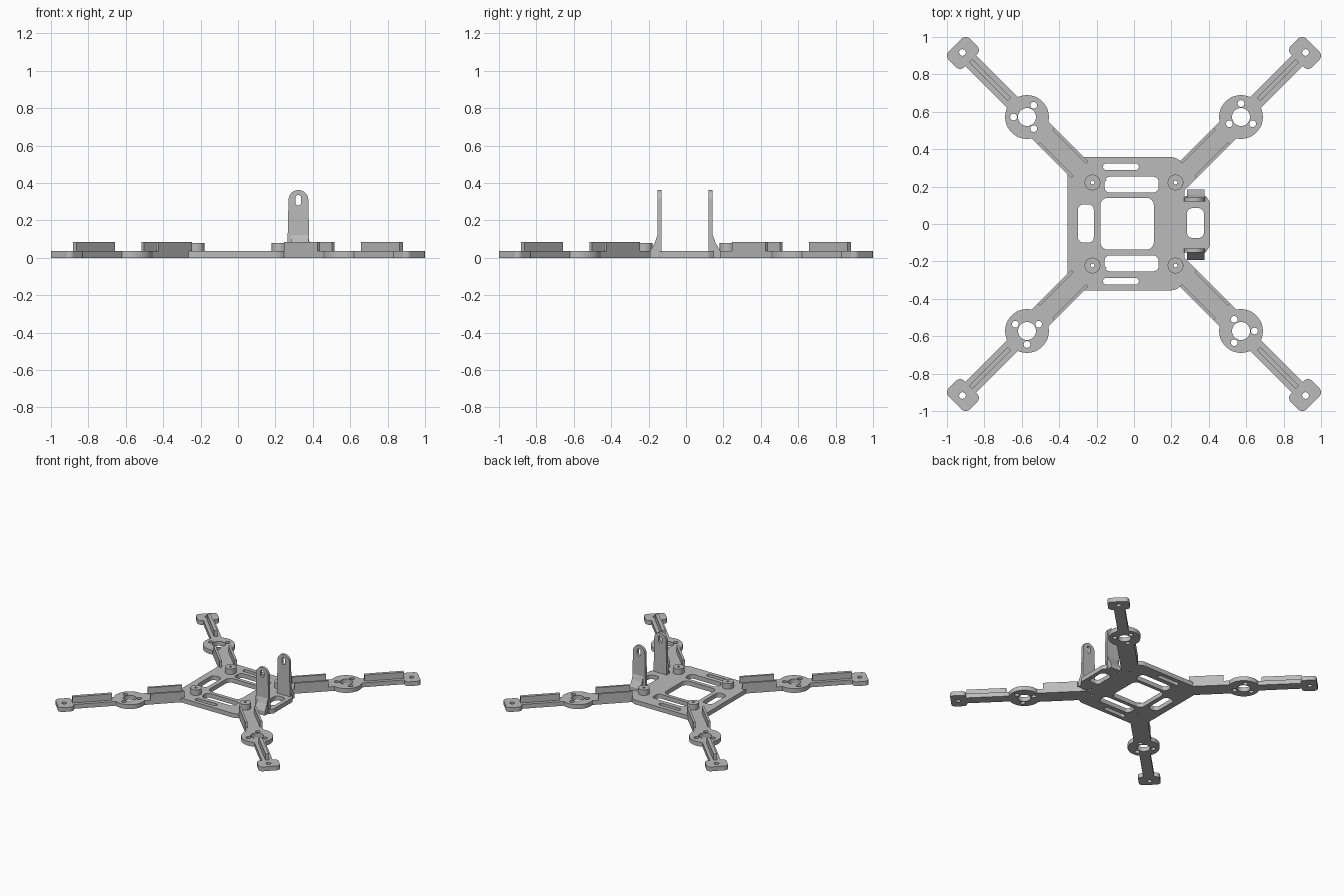
import bpy, bmesh, math
from mathutils import Matrix, Vector

cube = bpy.data.objects.get("Cube")
if cube:
    bpy.data.objects.remove(cube, do_unlink=True)

grey = bpy.data.materials.new("frame_grey")
grey.use_nodes = True
grey.diffuse_color = (0.5, 0.5, 0.5, 1)
grey.node_tree.nodes["Principled BSDF"].inputs["Base Color"].default_value = (0.5, 0.5, 0.5, 1)

THICK = 0.035
RAIL_TOP = 0.085


def arc(cx, cy, r, a0, a1, n):
    return [(cx + r * math.cos(math.radians(a0 + (a1 - a0) * i / n)),
             cy + r * math.sin(math.radians(a0 + (a1 - a0) * i / n))) for i in range(n + 1)]


def circle(cx, cy, r, n=32):
    return arc(cx, cy, r, 0, 360, n)[:-1]


def rect(x0, x1, y0, y1, r=0.0):
    if r == 0:
        return [(x0, y0), (x1, y0), (x1, y1), (x0, y1)]
    return (arc(x1 - r, y1 - r, r, 0, 90, 8) + arc(x0 + r, y1 - r, r, 90, 180, 8)
            + arc(x0 + r, y0 + r, r, 180, 270, 8) + arc(x1 - r, y0 + r, r, 270, 360, 8))


def plate(name, outline, holes=(), z0=0.0, z1=THICK, matrix=Matrix()):
    """Extrude a flat outline with holes from z0 to z1, then place it."""
    curve = bpy.data.curves.new(name, 'CURVE')
    curve.dimensions = '2D'
    curve.fill_mode = 'BOTH'
    curve.extrude = (z1 - z0) / 2
    for loop in [outline, *holes]:
        spline = curve.splines.new('POLY')
        spline.points.add(len(loop) - 1)
        for point, (x, y) in zip(spline.points, loop):
            point.co = (x, y, 0, 1)
        spline.use_cyclic_u = True
    temp = bpy.data.objects.new(name + "_outline", curve)
    bpy.context.collection.objects.link(temp)
    depsgraph = bpy.context.evaluated_depsgraph_get()
    mesh = bpy.data.meshes.new_from_object(temp.evaluated_get(depsgraph))
    bpy.data.objects.remove(temp, do_unlink=True)
    bpy.data.curves.remove(curve)

    bm = bmesh.new()
    bm.from_mesh(mesh)
    bmesh.ops.remove_doubles(bm, verts=bm.verts, dist=1e-5)
    bm.transform(matrix @ Matrix.Translation((0, 0, (z0 + z1) / 2)))
    bmesh.ops.recalc_face_normals(bm, faces=bm.faces)
    for face in bm.faces:
        face.smooth = False
        face.material_index = 0
    bm.to_mesh(mesh)
    bm.free()
    mesh.materials.clear()
    mesh.materials.append(grey)
    obj = bpy.data.objects.new(name, mesh)
    bpy.context.collection.objects.link(obj)
    return obj


# Centre plate with its windows and screw holes
POST = 0.222
windows = [rect(-0.18, 0.106, -0.137, 0.14, 0.04), rect(-0.3, -0.215, -0.1, 0.105, 0.03)]
for s in (1, -1):
    for x0, x1, y0, y1, r in ((-0.158, 0.132, 0.168, 0.253, 0.03),
                              (-0.166, 0.026, 0.289, 0.323, 0.016)):
        windows.append(rect(x0, x1, min(s * y0, s * y1), max(s * y0, s * y1), r))
    windows += [circle(sx * POST, s * POST, 0.01, 12) for sx in (1, -1)]
plate("centre_plate", rect(-0.355, 0.27, -0.355, 0.358, 0.075), windows)

# Side tab that carries the brackets
tab = [(0.26, -0.15), (0.385, -0.15), (0.405, -0.12), (0.405, 0.12), (0.385, 0.15), (0.26, 0.15)]
plate("bracket_tab", tab, [rect(0.283, 0.374, -0.075, 0.085, 0.03)])

# Four identical arms, built along +x and turned to the diagonals
POST_S = POST * math.sqrt(2)
HUB = 0.809
for i, corner in enumerate(("back_left", "back_right", "front_right", "front_left")):
    turn = Matrix.Rotation(math.radians(45 + 90 * i), 4, 'Z')
    plate(corner + "_inner_arm", rect(0.27, 0.71, -0.064, 0.064),
          [circle(POST_S, 0, 0.01, 12)], matrix=turn)
    plate(corner + "_post", circle(POST_S, 0, 0.042), [circle(POST_S, 0, 0.01, 12)],
          THICK, 0.08, turn)
    for side in (1, -1):
        y = side * 0.055
        plate(corner + "_inner_rail", rect(0.41, 0.665, y - 0.009, y + 0.009),
              z0=THICK, z1=RAIL_TOP, matrix=turn)
    # motor ring
    screws = [circle(HUB + 0.072 * math.cos(math.radians(a)),
                     0.072 * math.sin(math.radians(a)), 0.018, 16) for a in (45, 165, 285)]
    plate(corner + "_motor_ring", circle(HUB, 0, 0.117, 48),
          [circle(HUB, 0, 0.048)] + screws, matrix=turn)
    # outer arm, fin and foot
    plate(corner + "_outer_arm", rect(0.905, 1.245, -0.04, 0.04), matrix=turn)
    plate(corner + "_outer_rail", rect(0.942, 1.236, -0.013, 0.013),
          z0=THICK, z1=RAIL_TOP, matrix=turn)
    plate(corner + "_foot", rect(1.235, 1.352, -0.08, 0.08, 0.03),
          [circle(1.297, 0, 0.018, 16)], matrix=turn)

# Upright brackets with slotted round tops, and flared gussets on their outer sides
BX = 0.323
upright = [(-0.06, 0), (0.06, 0)] + arc(0, 0.309, 0.053, 0, 180, 20)
slot = rect(-0.015, 0.015, 0.28, 0.336, 0.0149)
gusset = [(0, 0), (0.042, 0), (0.042, THICK), (0.016, 0.08), (0, 0.125)]
for name, y, side in (("back", 0.132, 1), ("front", -0.141, -1)):
    stand = Matrix.Translation((BX, y, 0)) @ Matrix.Rotation(math.pi / 2, 4, 'X')
    plate(name + "_bracket", upright, [slot], -0.011, 0.011, stand)
    flare = Matrix(((0, 0, 1, 0.33), (side, 0, 0, y + side * 0.01), (0, 1, 0, 0), (0, 0, 0, 1)))
    plate(name + "_gusset", gusset, z0=-0.046, z1=0.046, matrix=flare)
